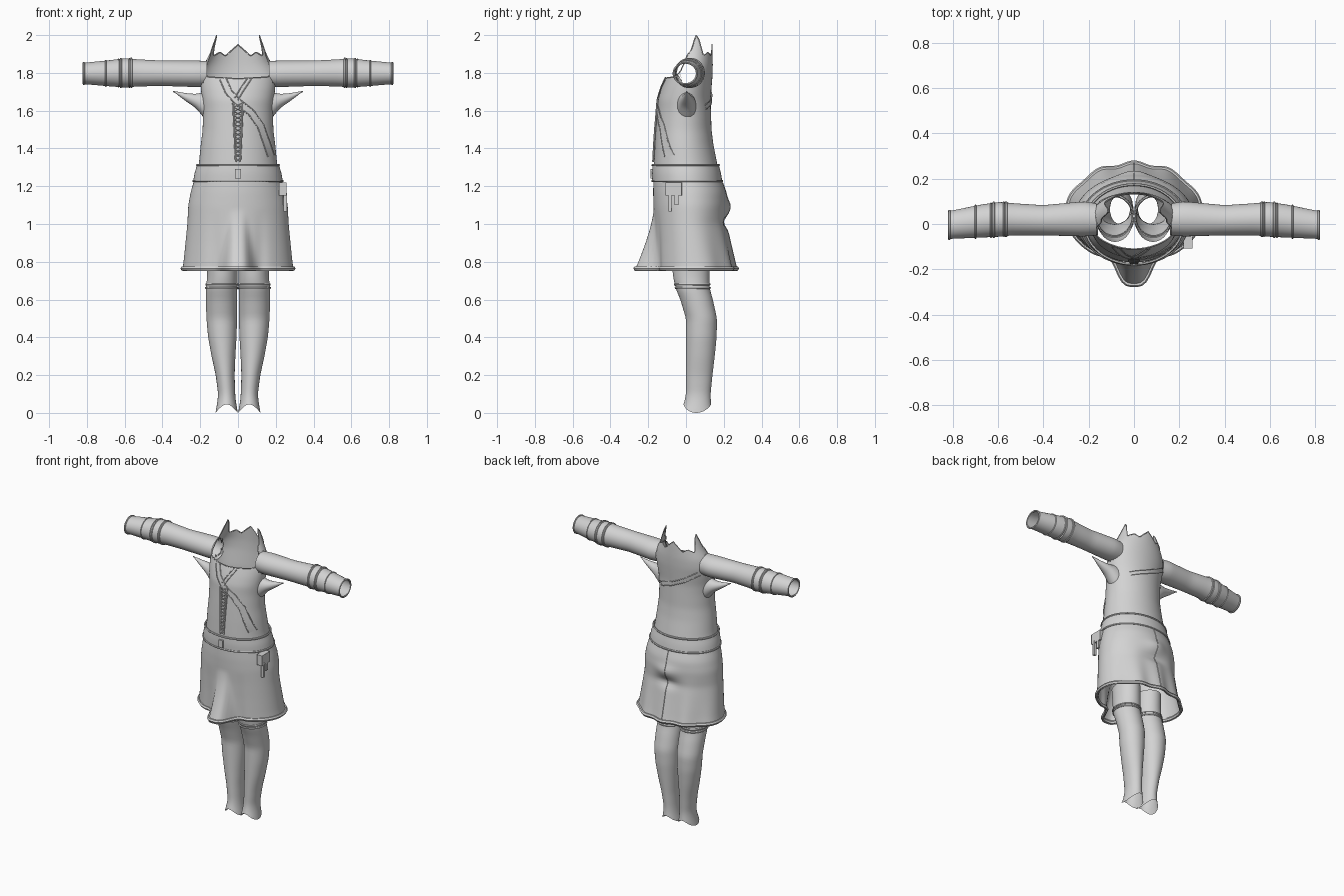
import bpy
import bmesh
import math

if "Cube" in bpy.data.objects:
    bpy.data.objects.remove(bpy.data.objects["Cube"])

cloth = bpy.data.materials.new("pale_grey_cloth")
cloth.use_nodes = True
grey = (0.65, 0.65, 0.65, 1)
cloth.diffuse_color = grey
cloth.node_tree.nodes["Principled BSDF"].inputs["Base Color"].default_value = grey


def finish(obj, mirror=False):
    """Material, smooth shading and optional left/right copy."""
    obj.data.materials.clear()
    obj.data.materials.append(cloth)
    bpy.ops.object.select_all(action="DESELECT")
    obj.select_set(True)
    bpy.context.view_layer.objects.active = obj
    bpy.ops.object.shade_smooth_by_angle(angle=math.radians(40))
    if mirror:
        obj.modifiers.new("left_right", "MIRROR")
    return obj


def lookup(table, t):
    """Piecewise interpolation of a table whose first column is the level."""
    if t <= table[0][0]:
        return table[0][1:]
    for low, high in zip(table, table[1:]):
        if t <= high[0]:
            k = (t - low[0]) / (high[0] - low[0])
            return [p + (q - p) * k for p, q in zip(low[1:], high[1:])]
    return table[-1][1:]


def section(table, angle, level):
    """Point on an oval section; angle zero faces the front."""
    samples = [lookup(table, level + d) for d in (-0.012, 0, 0.012)]
    cx, rx, front, back = [sum(s) / 3 for s in zip(*samples)]
    x = cx + rx * math.sin(angle)
    y = (front + back) / 2 - (back - front) / 2 * math.cos(angle)
    return (x, y, level)


def sideways(point):
    return (point[2], point[1], point[0])


def shell(name, surface, bottom, top, columns, rows, flip=False, mirror=False, cut=None):
    """Open cloth tube between two rim functions of the angle."""
    bm = bmesh.new()
    grid = []
    for r in range(rows + 1):
        ring = []
        for c in range(columns):
            a = math.tau * c / columns
            level = bottom(a) + (top(a) - bottom(a)) * r / rows
            ring.append(bm.verts.new(surface(a, level)))
        grid.append(ring)
    for r in range(rows):
        for c in range(columns):
            n = (c + 1) % columns
            quad = [grid[r][c], grid[r][n], grid[r + 1][n], grid[r + 1][c]]
            bm.faces.new(quad[::-1] if flip else quad)
    if cut:
        doomed = [f for f in bm.faces if cut(f.calc_center_median())]
        bmesh.ops.delete(bm, geom=doomed, context="FACES")
    mesh = bpy.data.meshes.new(name)
    bm.to_mesh(mesh)
    bm.free()
    obj = bpy.data.objects.new(name, mesh)
    bpy.context.collection.objects.link(obj)
    return finish(obj, mirror)


def cord(name, points, radius, closed=False, mirror=False):
    curve = bpy.data.curves.new(name, "CURVE")
    curve.dimensions = "3D"
    curve.bevel_depth = radius
    curve.bevel_resolution = 1
    spline = curve.splines.new("POLY")
    spline.points.add(len(points) - 1)
    for p, co in zip(spline.points, points):
        p.co = (*co, 1)
    spline.use_cyclic_u = closed
    obj = bpy.data.objects.new(name, curve)
    bpy.context.collection.objects.link(obj)
    bpy.ops.object.select_all(action="DESELECT")
    obj.select_set(True)
    bpy.context.view_layer.objects.active = obj
    bpy.ops.object.convert(target="MESH")
    return finish(bpy.context.view_layer.objects.active, mirror)


def trim(name, surface, level, radius, mirror=False, count=64):
    points = [surface(math.tau * i / count, level) for i in range(count)]
    return cord(name, points, radius, True, mirror)


def level_at(value):
    return lambda a: value


# Bodice with its tall collar: level, centre, half width, front, back
bodice = [(1.2, 0, .23, -.17, .185), (1.32, 0, .207, -.17, .165), (1.42, 0, .197, -.165, .145),
          (1.5, 0, .187, -.16, .135), (1.6, 0, .185, -.152, .132), (1.66, 0, .19, -.148, .13),
          (1.72, 0, .197, -.13, .135), (1.78, 0, .2, -.107, .14), (1.84, 0, .183, -.082, .142),
          (1.9, 0, .15, -.06, .14), (2.0, 0, .112, -.04, .135)]
# Collar height by degrees away from the front
collar = [(0, 1.77), (55, 1.78), (64, 1.81), (72, 1.9), (80, 1.91), (93, 2.0), (104, 1.98),
          (122, 1.89), (140, 1.91), (155, 1.89), (166, 1.92), (180, 1.95)]


def torso(a, z):
    return section(bodice, a, z)


def collar_rim(a):
    deg = math.degrees(a)
    return lookup(collar, min(deg, 360 - deg))[0]


def in_armhole(p):
    return abs(p.x) > .12 and math.hypot(p.y - .02, p.z - 1.795) < .06


shell("bodice", torso, level_at(1.2), collar_rim, 96, 36, cut=in_armhole)
cord("collar_edge", [torso(math.tau * i / 96, collar_rim(math.tau * i / 96)) for i in range(96)], .003, True)

# Belt
belt = [(1.22, 0, .238, -.178, .193), (1.27, 0, .23, -.18, .185), (1.32, 0, .214, -.177, .172)]


def waist(a, z):
    return section(belt, a, z)


shell("belt", waist, level_at(1.225), level_at(1.315), 64, 6)
for edge, z in (("lower", 1.228), ("upper", 1.312)):
    trim("belt_" + edge + "_edge", waist, z, .006)

# Skirt with a flared front pleat and a tuck at the back
skirt = [(.75, 0, .295, -.165, .265), (.8, 0, .288, -.165, .253), (.9, 0, .278, -.165, .232),
         (1.0, 0, .268, -.167, .212), (1.1, 0, .263, -.172, .218), (1.17, 0, .25, -.174, .212),
         (1.24, 0, .23, -.172, .186)]


def skirt_surface(a, z):
    x, y, z = section(skirt, a, z)
    drop = max(0, min(1, (1.08 - z) / .33))
    if math.cos(a) > 0:
        y -= .108 * drop ** 1.3 * math.exp(-(x / (.035 + .04 * drop)) ** 4)
        y += .012 * drop * math.exp(-((abs(x) - .12) / .03) ** 2)
    else:
        tuck = math.exp(-((z - 1.09) / .04) ** 2) - math.exp(-((z - 1.01) / .03) ** 2)
        y += .018 * tuck * math.exp(-(x / .07) ** 2) + .008 * drop * math.cos(x * 42)
    return (x, y, z)


shell("skirt", skirt_surface, level_at(.75), level_at(1.24), 120, 30)
trim("skirt_hem", skirt_surface, .765, .012, count=120)
cord("skirt_back_seam", [skirt_surface(math.pi, .76 + .023 * i) for i in range(21)], .003)

# Long socks, open at both ends: level, centre, half width, front, back
sock = [(0, .06, .06, -.035, .142), (.05, .06, .05, -.01, .132), (.1, .06, .045, 0, .13),
        (.2, .068, .05, 0, .14), (.3, .077, .063, 0, .152), (.4, .083, .075, 0, .162),
        (.5, .086, .081, 0, .164), (.6, .087, .083, -.03, .142), (.66, .087, .083, -.055, .125),
        (.72, .083, .08, -.068, .124), (.85, .084, .08, -.08, .125)]


def leg(a, z):
    return section(sock, a, z)


shell("socks", leg, lambda a: .045 * math.cos(a) ** 2, level_at(.84), 40, 36, mirror=True)
for z in (.662, .68):
    trim("sock_band", leg, z, .006, True, 40)

# Sleeves run sideways: distance, centre height, half height, front, back
sleeve = [(.16, 1.795, .068, -.05, .09), (.22, 1.795, .07, -.055, .1), (.4, 1.798, .067, -.05, .083),
          (.54, 1.8, .072, -.05, .092), (.59, 1.8, .078, -.056, .098), (.68, 1.798, .069, -.06, .085),
          (.82, 1.797, .056, -.066, .056)]


def arm(a, d):
    return sideways(section(sleeve, a, d))


shell("sleeves", arm, level_at(.165), level_at(.82), 36, 26, flip=True, mirror=True)
for d, r in ((.565, .006), (.575, .004), (.62, .006), (.632, .004), (.7, .005), (.816, .006)):
    trim("cuff_band", arm, d, r, True, 36)

# Pointed flaps below the shoulders
flap = [(.16, 1.62, .08, -.05, .055), (.19, 1.635, .062, -.045, .05), (.22, 1.65, .038, -.035, .042),
        (.28, 1.673, .02, -.015, .025), (.345, 1.704, .001, .003, .005)]
shell("shoulder_flaps", lambda a, d: sideways(section(flap, a, d)), level_at(.16), level_at(.345),
      20, 14, flip=True, mirror=True)


def on_torso(x, z, side=-1, lift=.005):
    """Point just off the bodice surface at a given width and height."""
    cx, rx, front, back = lookup(bodice, z)
    depth = (back - front) / 2 * math.sqrt(max(.02, 1 - (x / rx) ** 2))
    return (x, (front + back) / 2 + side * (depth + lift), z)


def strap(name, path, side, width=.017):
    """Flat ribbon laid over the bodice with corded edges."""
    fine = [(p[0] + (q[0] - p[0]) * k / 5, p[1] + (q[1] - p[1]) * k / 5)
            for p, q in zip(path, path[1:]) for k in range(5)] + [path[-1]]
    edges = [[], []]
    for i, (x, z) in enumerate(fine):
        p, q = fine[max(0, i - 1)], fine[min(len(fine) - 1, i + 1)]
        dx, dz = q[0] - p[0], q[1] - p[1]
        k = width / math.hypot(dx, dz)
        edges[0].append(on_torso(x - dz * k, z + dx * k, side))
        edges[1].append(on_torso(x + dz * k, z - dx * k, side))
    n = len(fine)
    quads = [(i, n + i, n + i + 1, i + 1) for i in range(n - 1)]
    if side > 0:
        quads = [q[::-1] for q in quads]
    mesh = bpy.data.meshes.new(name)
    mesh.from_pydata(edges[0] + edges[1], [], quads)
    obj = bpy.data.objects.new(name, mesh)
    bpy.context.collection.objects.link(obj)
    finish(obj)
    for edge in edges:
        cord(name + "_edge", edge, .003)


strap("front_strap", [(-.08, 1.77), (-.05, 1.7), (0, 1.645), (.07, 1.59), (.12, 1.52), (.155, 1.42), (.175, 1.36)], -1)
strap("short_front_strap", [(.06, 1.77), (.02, 1.71), (-.01, 1.66)], -1, .01)
strap("back_strap", [(-.16, 1.75), (-.08, 1.7), (.02, 1.655), (.12, 1.62)], 1, .012)

# Laced front opening
steps = 14
rungs = [(.012 + .014 * i / steps, 1.33 + .31 * i / steps) for i in range(steps + 1)]
cord("lacing_border", [on_torso(x, z) for x, z in rungs], .005, mirror=True)
cord("lace", [on_torso(x * (-1) ** i, z) for i, (x, z) in enumerate(rungs)], .004, mirror=True)


# Hanging tools and front buckle
def block(name, centre, size):
    bpy.ops.mesh.primitive_cube_add(size=1, location=centre)
    obj = bpy.context.object
    obj.name = name
    obj.scale = size
    bevel = obj.modifiers.new("soft_edges", "BEVEL")
    bevel.width = .004
    finish(obj)


block("tool_pouch", (.238, -.065, 1.185), (.04, .085, .07))
block("long_tool", (.25, -.085, 1.115), (.018, .016, .1))
block("short_tool", (.248, -.05, 1.13), (.018, .02, .06))
block("belt_buckle", (0, -.182, 1.265), (.03, .012, .05))
